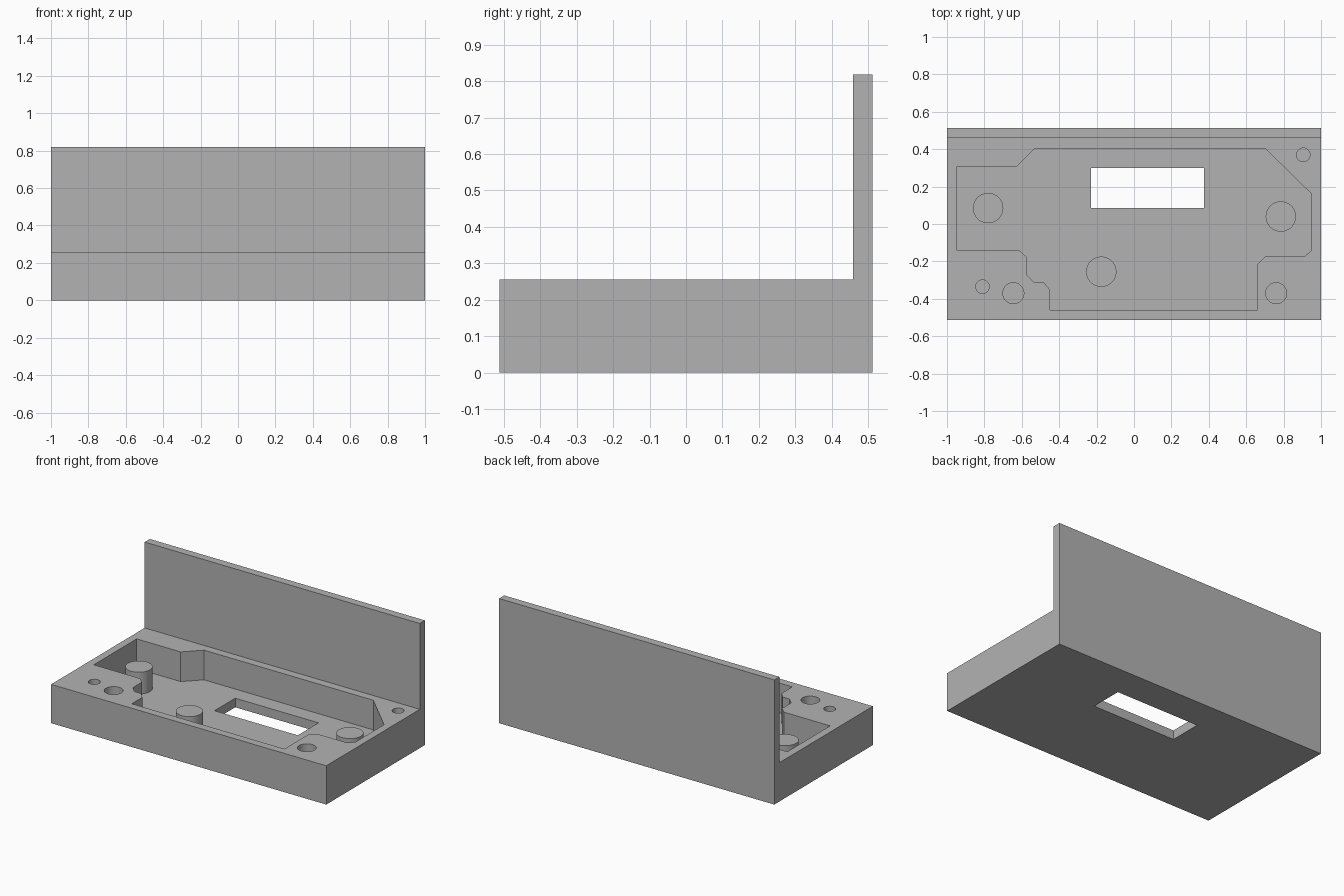
import bpy
import bmesh

if "Cube" in bpy.data.objects:
    bpy.data.objects.remove(bpy.data.objects["Cube"])

GREY = (0.45, 0.45, 0.45, 1)
DECK, FLOOR, HEIGHT = 0.255, 0.06, 0.819
HALF_DEPTH, WALL_Y = 0.512, 0.459

grey = bpy.data.materials.new("plain grey")
grey.use_nodes = True
grey.diffuse_color = GREY
grey.node_tree.nodes["Principled BSDF"].inputs["Base Color"].default_value = GREY


def finish(name, bm):
    """Turn a bmesh into a named grey object."""
    bmesh.ops.recalc_face_normals(bm, faces=bm.faces)
    mesh = bpy.data.meshes.new(name)
    bm.to_mesh(mesh)
    bm.free()
    mesh.materials.append(grey)
    obj = bpy.data.objects.new(name, mesh)
    bpy.context.collection.objects.link(obj)
    return obj


def extrude(name, outline, axis, start, end):
    """Extrude a closed 2D outline along x (side profile) or z (plan)."""
    bm = bmesh.new()
    place = (lambda a, b: (start, a, b)) if axis == "x" else (lambda a, b: (a, b, start))
    face = bm.faces.new([bm.verts.new(place(a, b)) for a, b in outline])
    new = bmesh.ops.extrude_face_region(bm, geom=[face])["geom"]
    step = (end - start, 0, 0) if axis == "x" else (0, 0, end - start)
    bmesh.ops.translate(bm, vec=step, verts=[v for v in new if isinstance(v, bmesh.types.BMVert)])
    return finish(name, bm)


def cylinder(name, x, y, radius, bottom, top):
    bm = bmesh.new()
    bmesh.ops.create_cone(bm, cap_ends=True, segments=48, radius1=radius,
                          radius2=radius, depth=top - bottom)
    bmesh.ops.translate(bm, vec=(x, y, (top + bottom) / 2), verts=bm.verts)
    return finish(name, bm)


def smooth(obj):
    bpy.ops.object.select_all(action="DESELECT")
    obj.select_set(True)
    bpy.context.view_layer.objects.active = obj
    bpy.ops.object.shade_smooth_by_angle(angle=0.5)


# L-shaped body: thick base with an upright back wall
side = [(-HALF_DEPTH, 0), (HALF_DEPTH, 0), (HALF_DEPTH, HEIGHT),
        (WALL_Y, HEIGHT), (WALL_Y, DECK), (-HALF_DEPTH, DECK)]
body = extrude("base_and_back_wall", side, "x", -1, 1)

# Stepped pocket and rectangular window through its floor
pocket = [(-.95, .305), (-.63, .305), (-.53, .405), (.70, .405), (.95, .16),
          (.95, -.14), (.91, -.175), (.70, -.175), (.66, -.215), (.66, -.46),
          (-.45, -.46), (-.45, -.35), (-.485, -.31), (-.535, -.31),
          (-.575, -.27), (-.575, -.175), (-.615, -.14), (-.95, -.14)]
window = [(-.23, .085), (.375, .085), (.375, .30), (-.23, .30)]
cutters = [extrude("pocket_cutter", pocket, "z", FLOOR, DECK + .1),
           extrude("window_cutter", window, "z", -.1, FLOOR + .1)]

# Blind holes in the deck: two wide at the front, two narrow at opposite corners
for x, y, radius in [(-.645, -.37, .056), (.76, -.37, .056),
                     (-.81, -.335, .036), (.905, .37, .036)]:
    cutters.append(cylinder("hole_cutter", x, y, radius, FLOOR, DECK + .1))

for cutter in cutters:
    cut = body.modifiers.new(cutter.name, "BOOLEAN")
    cut.operation = "DIFFERENCE"
    cut.solver = "EXACT"
    cut.object = cutter

# Apply the cuts, then drop the helpers
bpy.context.view_layer.update()
cut_mesh = bpy.data.meshes.new_from_object(
    body.evaluated_get(bpy.context.evaluated_depsgraph_get()))
body.modifiers.clear()
body.data = cut_mesh
for cutter in cutters:
    bpy.data.objects.remove(cutter)
smooth(body)

# Round support posts standing in the pocket
for name, x, y in [("right_post", -.78, .085), ("left_post", .785, .04),
                   ("front_post", -.175, -.255)]:
    smooth(cylinder(name, x, y, .081, FLOOR - .01, .203))
